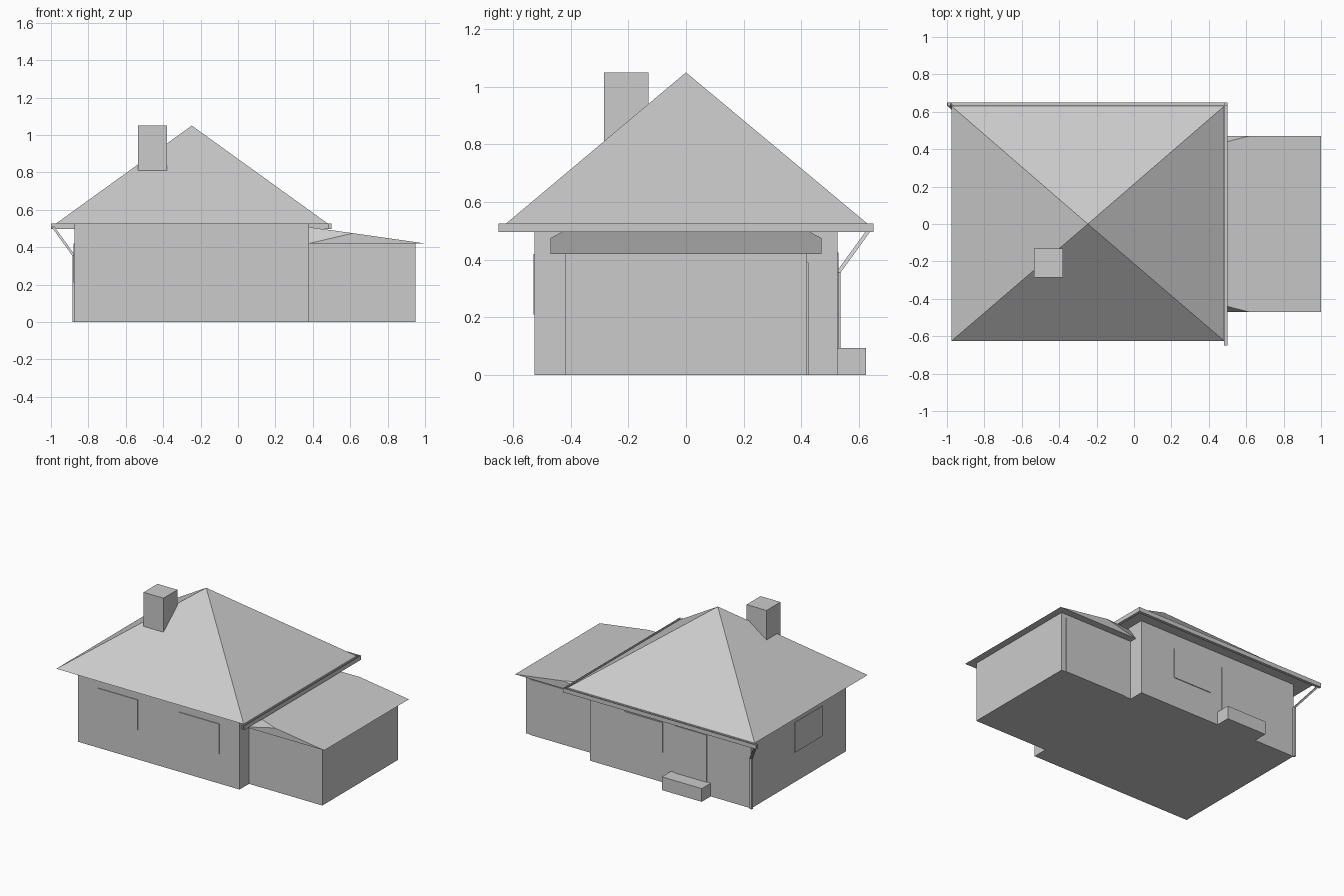
import bpy
from mathutils import Vector

cube = bpy.data.objects.get("Cube")
if cube:
    bpy.data.objects.remove(cube, do_unlink=True)

grey = bpy.data.materials.new("light_grey")
grey.use_nodes = True
colour = (0.6, 0.6, 0.6, 1)
grey.diffuse_color = colour
bsdf = next(n for n in grey.node_tree.nodes if n.type == 'BSDF_PRINCIPLED')
bsdf.inputs["Base Color"].default_value = colour


def make(name, verts, faces):
    mesh = bpy.data.meshes.new(name)
    mesh.from_pydata(verts, [], faces)
    mesh.materials.append(grey)
    obj = bpy.data.objects.new(name, mesh)
    bpy.context.collection.objects.link(obj)
    return obj


def prism(name, ring_a, ring_b):
    """Closed solid between two matching rings of points."""
    n = len(ring_a)
    sides = [(i, (i + 1) % n, (i + 1) % n + n, i + n) for i in range(n)]
    caps = [tuple(reversed(range(n))), tuple(range(n, 2 * n))]
    return make(name, list(ring_a) + list(ring_b), sides + caps)


def rect(x, y, z):
    return [(x[0], y[0], z), (x[1], y[0], z), (x[1], y[1], z), (x[0], y[1], z)]


def box(name, x, y, z):
    return prism(name, rect(x, y, z[0]), rect(x, y, z[1]))


# Walls, chimney and doorstep
EAVE = 0.525
box("house_walls", (-0.875, 0.38), (-0.525, 0.525), (0, EAVE))
box("garage_walls", (0.37, 0.95), (-0.42, 0.42), (0, 0.42))
box("chimney", (-0.535, -0.38), (-0.285, -0.13), (0.78, 1.05))
box("doorstep", (-0.56, -0.25), (0.52, 0.625), (0, 0.093))

# Pyramid roof with a flat soffit
make("house_roof", rect((-0.975, 0.482), (-0.625, 0.63), EAVE) + [(-0.247, 0, 1.05)],
     [(3, 2, 1, 0)] + [(i, (i + 1) % 4, 4) for i in range(4)])

# Garage roof: long slope with clipped corners against the house
garage = []
for s in (-1, 1):
    garage += [(0.38, s * 0.47, 0.42), (1, s * 0.47, 0.42),
               (0.615, s * 0.47, 0.475), (0.38, s * 0.41, 0.507)]
make("garage_roof", garage,
     [(0, 1, 2), (0, 2, 3), (4, 6, 5), (4, 7, 6), (2, 1, 5, 6),
      (3, 2, 6, 7), (0, 4, 5, 1), (0, 3, 7, 4)])

# Open gutters along the back and the garage side
LOW, TOP, T = 0.496, 0.526, 0.003
channel = [(0, LOW), (0.02, LOW), (0.02, TOP), (0.02 - T, TOP),
           (0.02 - T, LOW + T), (T, LOW + T), (T, TOP), (0, TOP)]
prism("back_gutter", [(0.5, 0.63 + u, z) for u, z in channel],
      [(-1, 0.63 + u, z) for u, z in channel])
prism("side_gutter", [(0.481 + u, -0.65, z) for u, z in channel],
      [(0.481 + u, 0.65, z) for u, z in channel])

# Downpipe at the back corner, bent out to the gutter end
pipe_x, pipe_y, r = -0.878, 0.528, 0.008
path = [Vector((pipe_x, pipe_y, 0)), Vector((pipe_x, pipe_y, 0.355)),
        Vector((-0.99, 0.64, 0.51))]
for name, a, b in (("downpipe", path[0], path[1]), ("downpipe_bend", path[1], path[2])):
    ring = [Vector(p) for p in rect((-r, r), (-r, r), 0)]
    prism(name, [a + p for p in ring], [b + p for p in ring])

# Windows and doors as thin plates on the walls
SILL, HEAD, P = 0.21, 0.42, 0.005
box("front_window_right", (-0.72, -0.41), (-0.525 - P, -0.525), (SILL, HEAD))
box("front_window_left", (-0.09, 0.225), (-0.525 - P, -0.525), (SILL, HEAD))
box("back_window", (-0.19, 0.11), (0.525, 0.525 + P), (SILL, HEAD))
box("side_window", (-0.875 - P, -0.875), (-0.26, 0.047), (SILL, HEAD))
box("front_door", (-0.53, -0.28), (0.525, 0.525 + P), (0.093, 0.425))
box("garage_door", (0.43, 0.915), (0.42, 0.42 + P), (0, 0.39))
